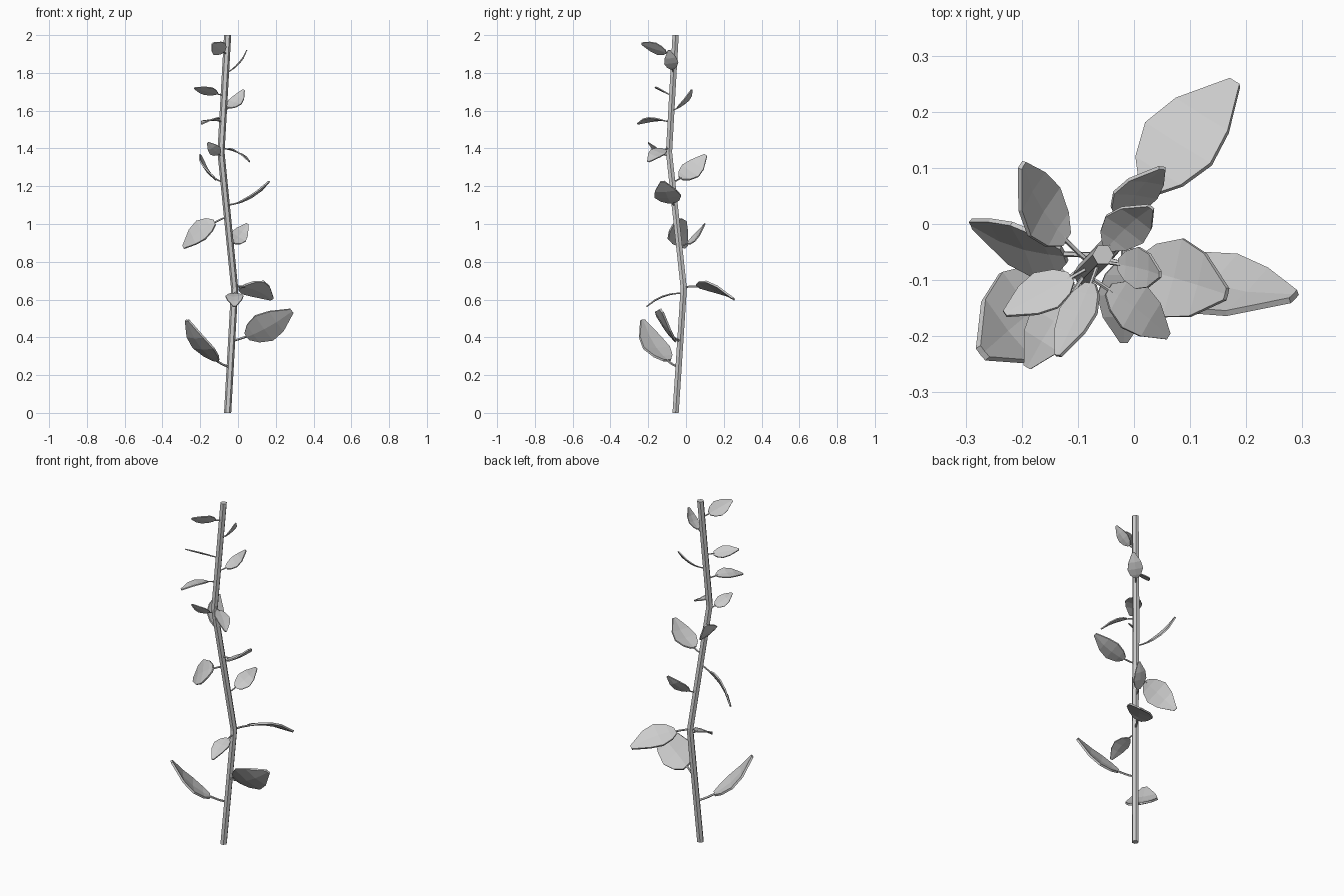
import bpy, bmesh, math
from mathutils import Vector

if "Cube" in bpy.data.objects:
    bpy.data.objects.remove(bpy.data.objects["Cube"])

grey = bpy.data.materials.new("plain grey")
grey.use_nodes = True
colour = (0.6, 0.6, 0.6, 1)
grey.diffuse_color = colour
grey.node_tree.nodes["Principled BSDF"].inputs["Base Color"].default_value = colour

STEM = [Vector(p) for p in ((-.055, -.055, 0), (-.018, -.012, .66),
                            (-.09, -.09, 1.38), (-.055, -.055, 2))]


def finish(name, bm):
    bmesh.ops.recalc_face_normals(bm, faces=bm.faces)
    mesh = bpy.data.meshes.new(name)
    bm.to_mesh(mesh)
    bm.free()
    mesh.materials.append(grey)
    obj = bpy.data.objects.new(name, mesh)
    bpy.context.collection.objects.link(obj)
    return obj


def tube(name, path, radius, sides, a, b):
    """Closed tube whose rings lie in the plane of axes a and b."""
    bm = bmesh.new()
    rings = []
    for p in path:
        turns = [math.tau * i / sides for i in range(sides)]
        rings.append([bm.verts.new(p + radius * (a * math.cos(t) + b * math.sin(t))) for t in turns])
    for low, high in zip(rings, rings[1:]):
        for i in range(sides):
            j = (i + 1) % sides
            bm.faces.new((low[i], low[j], high[j], high[i]))
    bm.faces.new(rings[0])
    bm.faces.new(rings[-1])
    return finish(name, bm)


def stem_at(z):
    for p, q in zip(STEM, STEM[1:]):
        if z <= q.z:
            return p.lerp(q, (z - p.z) / (q.z - p.z))


# Leaf outline: position along the blade, half width relative to blade length
OUTLINE = ((0, .08), (.14, .21), (.38, .3), (.65, .24), (1, .045))
STALK = .25


def leaf(number, z, tip, normal, width=1):
    root, tip, up = stem_at(z), Vector(tip), Vector(normal)
    axis = tip - root
    length = axis.length
    along = axis.normalized()
    up = (up - along * up.dot(along)).normalized()
    side = along.cross(up)
    bend = max(-.115, min(.09, .08 - .4 * along.z))

    def spine(t):
        return root + axis * t + up * (bend * length * 4 * t * (1 - t))

    # Thin stalk
    tube(f"leaf_stalk_{number}", [root, spine(STALK / 2), spine(STALK + .04)],
         .014 * length + .001, 5, side, up)

    # Creased blade
    bm = bmesh.new()
    rows = []
    for u, half in OUTLINE:
        w = half * width * length * (1 - STALK)
        p = spine(STALK + (1 - STALK) * u)
        rows.append([bm.verts.new(p + side * w * s + up * (.08 * w * abs(s))) for s in (-1, 0, 1)])
    for r, q in zip(rows, rows[1:]):
        for i in range(2):
            bm.faces.new((r[i], r[i + 1], q[i + 1], q[i]))
    blade = finish(f"leaf_blade_{number}", bm)
    thick = blade.modifiers.new("thickness", 'SOLIDIFY')
    thick.thickness = .03 * length
    thick.offset = 0


tube("stem", STEM, .019, 6, Vector((1, 0, 0)), Vector((0, 1, 0)))

# Height on stem, tip position, facing direction, relative width
LEAVES = (
    (.24, (-.27, -.23, .49), (.6, .45, .65)),
    (.38, (.285, -.13, .54), (0, .8, .6), 1.12),
    (.635, (-.018, -.21, .562), (0, -.35, .93)),
    (.665, (.18, .252, .603), (-.28, .33, .9)),
    (1.04, (-.288, 0, .877), (-.3, -.72, .58), 1.1),
    (.88, (.05, .1, 1), (.3, -.7, .62)),
    (1.1, (.165, -.125, 1.225), (-.45, .05, .88), 1.2),
    (1.22, (-.2, .105, 1.365), (.75, 0, .65)),
    (1.4, (.06, -.2, 1.33), (.48, 0, .87)),
    (1.36, (-.16, -.2, 1.43), (-.35, .6, .65)),
    (1.537, (-.19, -.255, 1.53), (-.12, .14, 1)),
    (1.6, (.03, .03, 1.71), (-.2, -.6, .75)),
    (1.68, (-.23, -.16, 1.72), (0, .5, .85)),
    (1.8, (.047, -.09, 1.92), (-.7, -.05, .7)),
    (1.9, (-.135, -.235, 1.955), (-.55, .5, .65)),
)
for i, spec in enumerate(LEAVES, 1):
    leaf(i, *spec)
